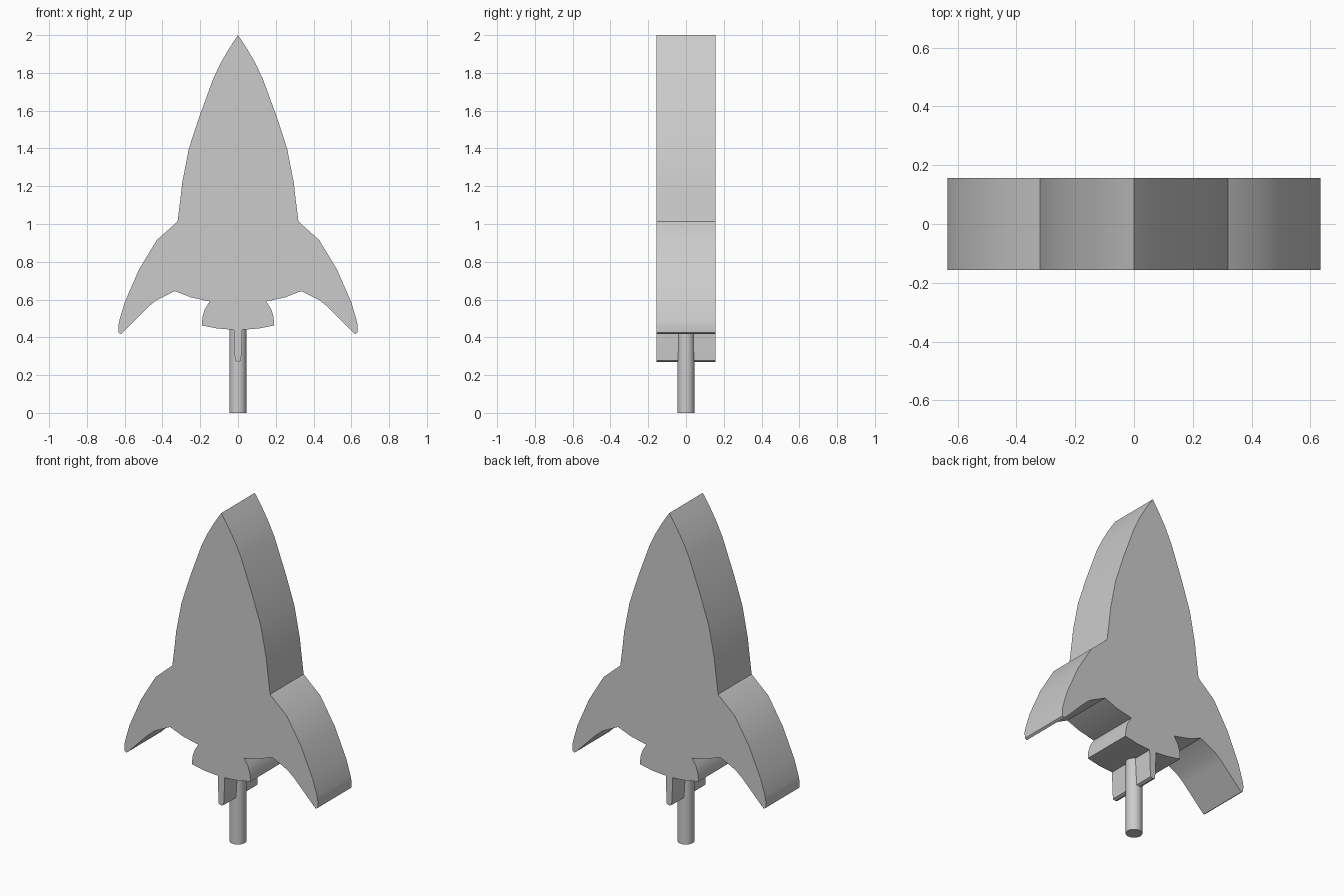
import bpy, bmesh, math

if "Cube" in bpy.data.objects:
    bpy.data.objects.remove(bpy.data.objects["Cube"])

HALF_DEPTH = 0.157

# right half of the silhouette, nose tip to flame tip (x, z)
hull = [(0.0, 2.0), (0.027, 1.96), (0.053, 1.919), (0.09, 1.855), (0.13, 1.772),
        (0.205, 1.568), (0.26, 1.40), (0.295, 1.22), (0.304, 1.14), (0.32, 1.013)]
fin = [(0.43, 0.915), (0.525, 0.757), (0.60, 0.585), (0.628, 0.49), (0.634, 0.46),
       (0.632, 0.425), (0.62, 0.417), (0.605, 0.43), (0.48, 0.557), (0.435, 0.595),
       (0.335, 0.645), (0.25, 0.612), (0.15, 0.59)]
nozzle = [(0.175, 0.55), (0.188, 0.51), (0.192, 0.463), (0.11, 0.447), (0.022, 0.44)]
flame = [(0.02, 0.36), (0.016, 0.277), (0.0, 0.27)]
half = hull + fin + nozzle + flame
outline = half + [(-x, z) for x, z in reversed(half[1:-1])]


def smooth(obj, angle):
    bpy.ops.object.select_all(action='DESELECT')
    obj.select_set(True)
    bpy.context.view_layer.objects.active = obj
    bpy.ops.object.shade_smooth_by_angle(angle=math.radians(angle))


# rocket body: mirrored silhouette extruded front to back
bm = bmesh.new()
face = bm.faces.new([bm.verts.new((x, -HALF_DEPTH, z)) for x, z in outline])
back = bmesh.ops.extrude_face_region(bm, geom=[face])["geom"]
bmesh.ops.translate(bm, vec=(0, 2 * HALF_DEPTH, 0),
                    verts=[v for v in back if isinstance(v, bmesh.types.BMVert)])
# original cap stays as the front face after the extrusion
if not any(all(abs(v.co.y + HALF_DEPTH) < 1e-5 for v in f.verts) for f in bm.faces):
    bm.faces.new([v for v in bm.verts if v.co.y < 0])
bmesh.ops.triangulate(bm, faces=[f for f in bm.faces if len(f.verts) > 4])
bmesh.ops.recalc_face_normals(bm, faces=bm.faces)
mesh = bpy.data.meshes.new("rocket_body")
bm.to_mesh(mesh)
bm.free()
body = bpy.data.objects.new("rocket_body", mesh)
bpy.context.collection.objects.link(body)
smooth(body, 29)

# mounting peg
bpy.ops.mesh.primitive_cylinder_add(vertices=32, radius=0.045, depth=0.46,
                                    location=(0, 0, 0.23))
peg = bpy.context.object
peg.name = "mounting_peg"
smooth(peg, 30)
